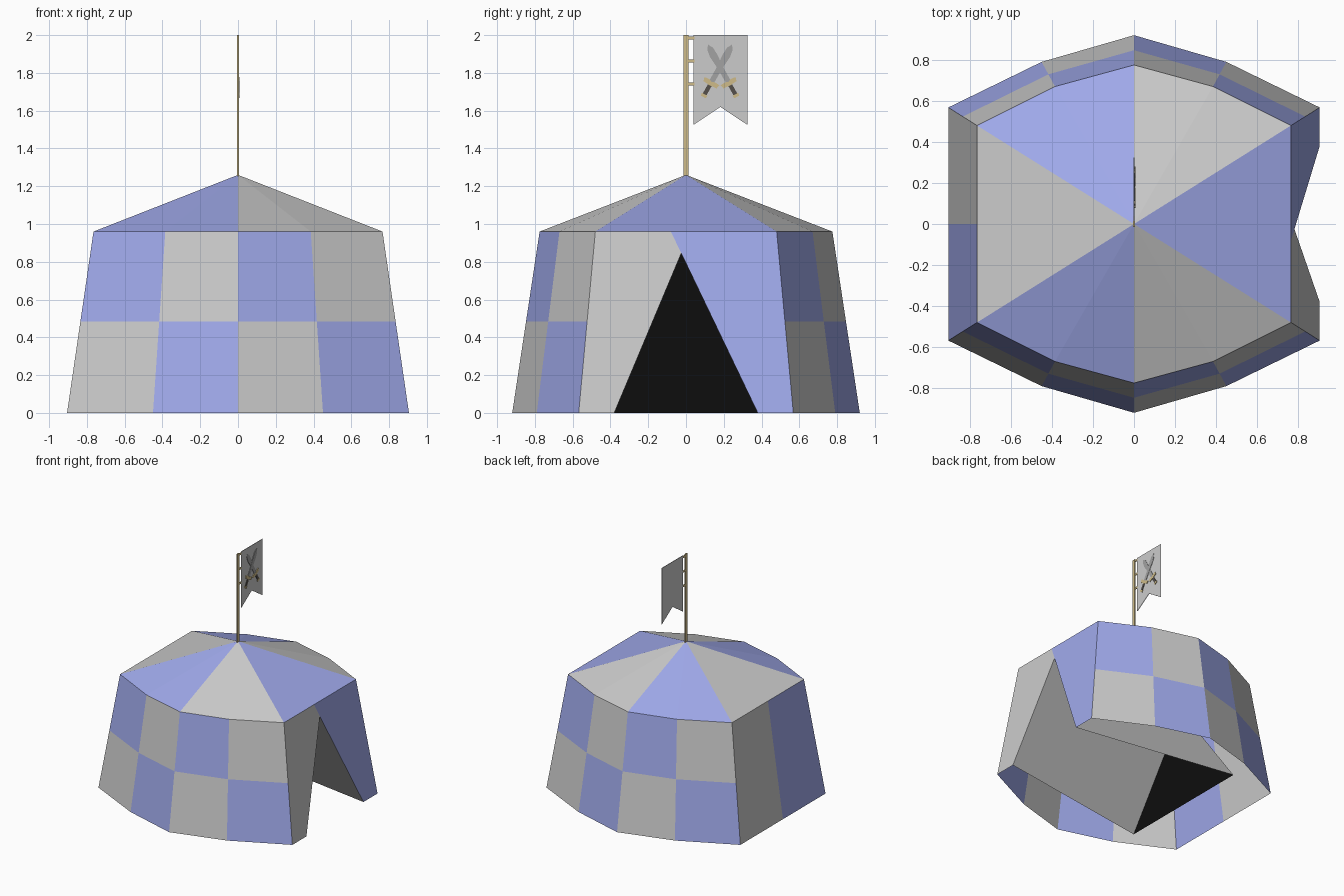
import bpy, bmesh
from mathutils import Vector

if "Cube" in bpy.data.objects:
    bpy.data.objects.remove(bpy.data.objects["Cube"])


def material(name, rgb):
    m = bpy.data.materials.new(name)
    m.diffuse_color = (*rgb, 1)
    m.use_nodes = True
    m.node_tree.nodes["Principled BSDF"].inputs["Base Color"].default_value = m.diffuse_color
    return m


GREY = material("grey_cloth", (0.8, 0.8, 0.8))
BLUE = material("blue_cloth", (0.35, 0.40, 0.83))
BLACK = material("black", (0.004, 0.004, 0.004))
GOLD = material("gold", (0.62, 0.50, 0.25))
STEEL = material("steel", (0.36, 0.36, 0.36))
GRIP = material("dark_grip", (0.09, 0.08, 0.07))


def cloth(name, faces, mats):
    """Sheet mesh from (points, material index) faces, welded at shared corners."""
    bm = bmesh.new()
    for pts, mi in faces:
        bm.faces.new([bm.verts.new(p) for p in pts]).material_index = mi
    bmesh.ops.remove_doubles(bm, verts=bm.verts, dist=0.0005)
    finish(name, bm, mats)


def plate(name, outline, x0, x1, mat):
    """Flat (y, z) outline given thickness from x0 to x1."""
    bm = bmesh.new()
    face = bm.faces.new([bm.verts.new((x0, y, z)) for y, z in outline])
    ext = bmesh.ops.extrude_face_region(bm, geom=[face])
    moved = [g for g in ext["geom"] if isinstance(g, bmesh.types.BMVert)]
    bmesh.ops.translate(bm, verts=moved, vec=(x1 - x0, 0, 0))
    bmesh.ops.recalc_face_normals(bm, faces=bm.faces)
    finish(name, bm, [mat])


def finish(name, bm, mats):
    me = bpy.data.meshes.new(name)
    bm.to_mesh(me)
    bm.free()
    for m in mats:
        me.materials.append(m)
    bpy.context.collection.objects.link(bpy.data.objects.new(name, me))


def ring(half):
    """Ten-sided outline, counter-clockwise, mirrored from the front half."""
    front = [(-half[0][0], half[0][1]), (-half[1][0], half[1][1]), half[2], half[1], half[0]]
    return front + [(x, -y) for x, y in reversed(front)]


EAVE = 0.96
base = ring([(0.905, -0.568), (0.45, -0.79), (0, -0.92)])
top = ring([(0.765, -0.48), (0.385, -0.67), (0, -0.775)])


def at(i, z):
    b, t = Vector(base[i % 10]), Vector(top[i % 10])
    p = b.lerp(t, z / EAVE)
    return Vector((p.x, p.y, z))


# chequered front and back walls
levels = [0, 0.485, EAVE]
walls = []
for start in (0, 5):
    for k in range(4):
        i = start + k
        for row in range(2):
            lo, hi = levels[row], levels[row + 1]
            walls.append(([at(i, lo), at(i + 1, lo), at(i + 1, hi), at(i, hi)], (k + row) % 2))
# left wall, split down the middle
ml, mt = (at(9, 0) + at(0, 0)) / 2, (at(9, EAVE) + at(0, EAVE)) / 2
walls.append(([at(9, 0), ml, mt, at(9, EAVE)], 0))
walls.append(([ml, at(0, 0), at(0, EAVE), mt], 1))
cloth("tent_walls", walls, [GREY, BLUE])


# right wall: two flaps around the triangular doorway
def door(y, z):
    return Vector((at(4, z).x, y, z))


peak, seam = door(-0.025, 0.845), door(-0.08, EAVE)
cloth("door_flaps", [
    ([at(4, 0), door(-0.38, 0), peak, seam, at(4, EAVE)], 0),
    ([door(0.38, 0), at(5, 0), at(5, EAVE), seam, peak], 1)], [GREY, BLUE])

# inner lining that widens toward a black rear panel
rear = Vector((-0.5, -0.025, 0.845))
rl, rr = Vector((-0.5, -0.6, 0)), Vector((-0.5, 0.6, 0))
cloth("entrance_lining", [
    ([door(-0.38, 0), rl, rear, peak], 0),
    ([rr, door(0.38, 0), peak, rear], 0)], [GREY])
cloth("entrance_back", [([rl, rr, rear], 0)], [BLACK])

# roof of six alternating panels
apex = Vector((0, 0, 1.26))
panel = [1, 1, 0, 0, 1, 0, 0, 1, 1, 0]
cloth("roof", [([at(i, EAVE), at(i + 1, EAVE), apex], panel[i]) for i in range(10)],
      [GREY, BLUE])


# flag pole, ties and swallow-tailed flag
def bar(name, y0, y1, z0, z1, t):
    plate(name, [(y0, z0), (y1, z0), (y1, z1), (y0, z1)], -t, t, GOLD)


bar("flag_pole", -0.014, 0.014, 1.24, 2.0, 0.005)
for n, z in enumerate((1.985, 1.862, 1.74)):
    bar(f"flag_tie_{n + 1}", 0.012, 0.045, z - 0.008, z + 0.008, 0.003)
plate("flag", [(0.04, 2.0), (0.04, 1.525), (0.182, 1.62), (0.325, 1.525), (0.325, 2.0)],
      -0.002, 0.002, GREY)


# crossed swords on one side of the flag; u runs along the blade, v across it
def sword(side, x):
    tag = "right" if side > 0 else "left"
    axis = Vector((-0.112, 0.201)).normalized()
    across = Vector((axis.y, -axis.x))

    def part(name, uv, lift, mat):
        pts = [Vector((0.048, 1.746)) + axis * u + across * v for u, v in uv]
        plate(f"{name}_{tag}", [(0.18 + side * p.x, p.y) for p in pts], x, x + lift, mat)

    part("blade", [(0, -0.014), (0.10, -0.015), (0.17, -0.021), (0.21, -0.015), (0.232, 0.002),
                   (0.205, 0.017), (0.16, 0.019), (0.09, 0.014), (0, 0.014)], 0.003, STEEL)
    part("guard", [(-0.010, -0.040), (0.012, -0.045), (0.014, -0.018), (0.008, 0),
                   (0.014, 0.018), (0.012, 0.045), (-0.010, 0.040), (-0.014, 0)], 0.005, GOLD)
    part("grip", [(-0.070, -0.011), (-0.010, -0.011), (-0.010, 0.011), (-0.070, 0.011)],
         0.004, GRIP)
    part("pommel", [(-0.084, -0.014), (-0.068, -0.017), (-0.068, 0.017), (-0.084, 0.014)],
         0.005, GOLD)


sword(1, 0.002)
sword(-1, 0.003)
